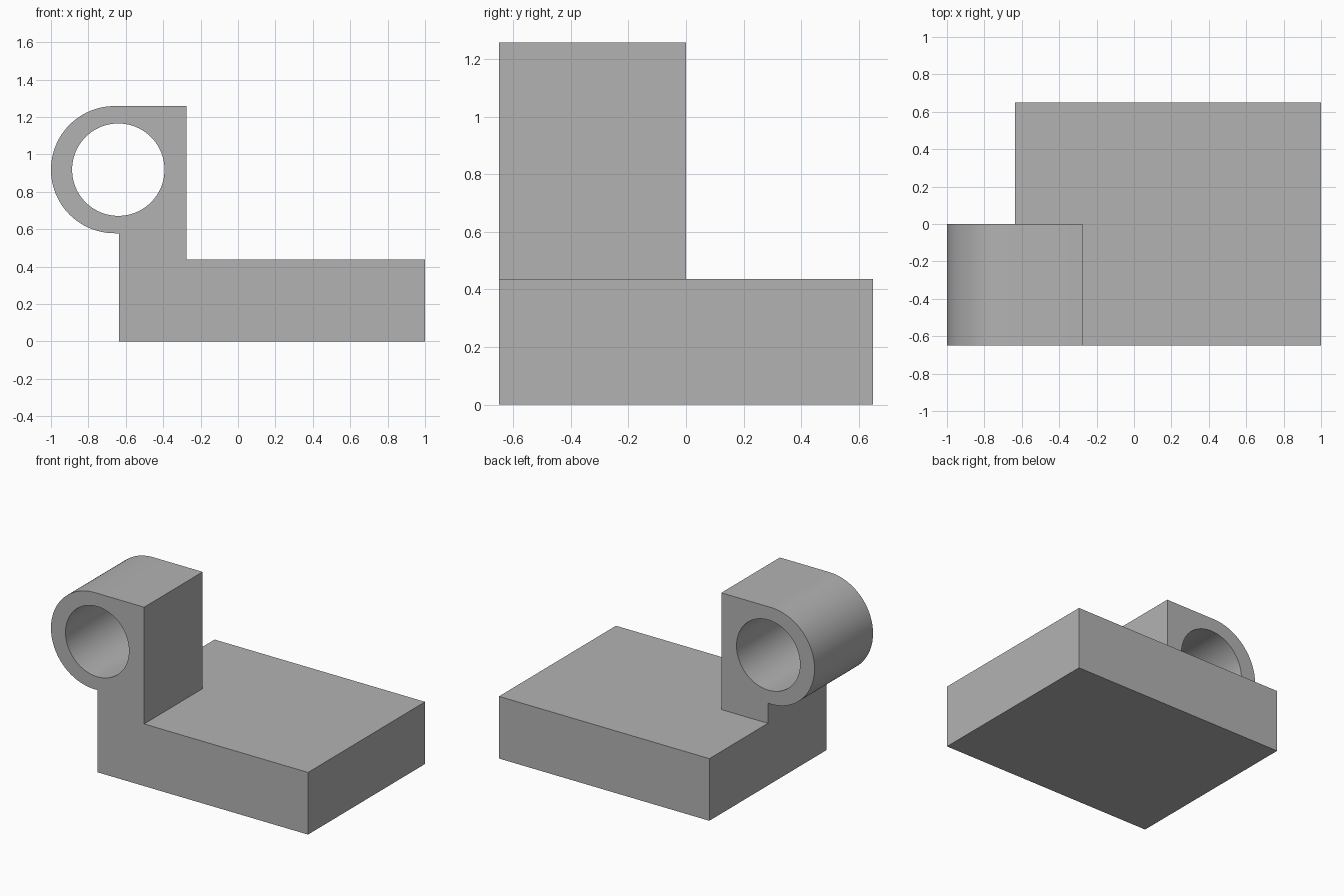
import bpy
import bmesh
from math import pi, sin, cos

cube = bpy.data.objects.get("Cube")
if cube:
    bpy.data.objects.remove(cube, do_unlink=True)

# Main dimensions
LEFT, RIGHT, HALF_DEPTH = -0.637, 1.0, 0.65
BASE_TOP = 0.437
LUG_RIGHT, LUG_TOP = -0.275, 1.258
ROUND_X, ROUND_Z, ROUND_R = -0.66, 0.918, 0.34
BORE_X, BORE_R = -0.64, 0.247
SEGMENTS = 48

grey = bpy.data.materials.new("plain grey")
colour = (0.45, 0.45, 0.45, 1)
grey.diffuse_color = colour
grey.use_nodes = True
grey.node_tree.nodes["Principled BSDF"].inputs["Base Color"].default_value = colour


def extrude_profile(name, points, y0, y1):
    """Solid made by pushing an (x, z) outline along y."""
    bm = bmesh.new()
    face = bm.faces.new([bm.verts.new((x, y0, z)) for x, z in points])
    result = bmesh.ops.extrude_face_region(bm, geom=[face])
    moved = [v for v in result["geom"] if isinstance(v, bmesh.types.BMVert)]
    bmesh.ops.translate(bm, vec=(0, y1 - y0, 0), verts=moved)
    bmesh.ops.recalc_face_normals(bm, faces=bm.faces)
    mesh = bpy.data.meshes.new(name)
    bm.to_mesh(mesh)
    bm.free()
    mesh.materials.append(grey)
    obj = bpy.data.objects.new(name, mesh)
    bpy.context.collection.objects.link(obj)
    return obj


def arc(cx, cz, r, start, sweep, count):
    return [(cx + r * cos(start + sweep * i / count),
             cz + r * sin(start + sweep * i / count)) for i in range(count + 1)]


def combine(target, tool, operation):
    """Apply a boolean and discard its helper."""
    mod = target.modifiers.new(operation.lower(), "BOOLEAN")
    mod.operation = operation
    mod.solver = "EXACT"
    mod.object = tool
    bpy.ops.object.select_all(action="DESELECT")
    target.select_set(True)
    bpy.context.view_layer.objects.active = target
    bpy.ops.object.modifier_apply(modifier=mod.name)
    bpy.data.objects.remove(tool, do_unlink=True)


# Base block
bracket = extrude_profile(
    "hinge_bracket",
    [(LEFT, 0), (RIGHT, 0), (RIGHT, BASE_TOP), (LEFT, BASE_TOP)],
    -HALF_DEPTH, HALF_DEPTH)

# Upright lug with a rounded side, sunk into the base for a clean union
sunk = BASE_TOP / 2
lug_outline = [(LEFT, sunk), (LUG_RIGHT, sunk), (LUG_RIGHT, LUG_TOP)]
lug_outline += arc(ROUND_X, ROUND_Z, ROUND_R, pi / 2, pi, SEGMENTS)
lug_outline.append((LEFT, ROUND_Z - ROUND_R))
lug = extrude_profile("lug", lug_outline, -HALF_DEPTH, 0)

# Round bore through the lug
bore = extrude_profile(
    "bore_cutter",
    arc(BORE_X, ROUND_Z, BORE_R, 0, 2 * pi, 2 * SEGMENTS)[:-1],
    -HALF_DEPTH - 0.1, 0.1)
combine(lug, bore, "DIFFERENCE")
combine(bracket, lug, "UNION")

bpy.ops.object.shade_smooth_by_angle(angle=pi / 6)
